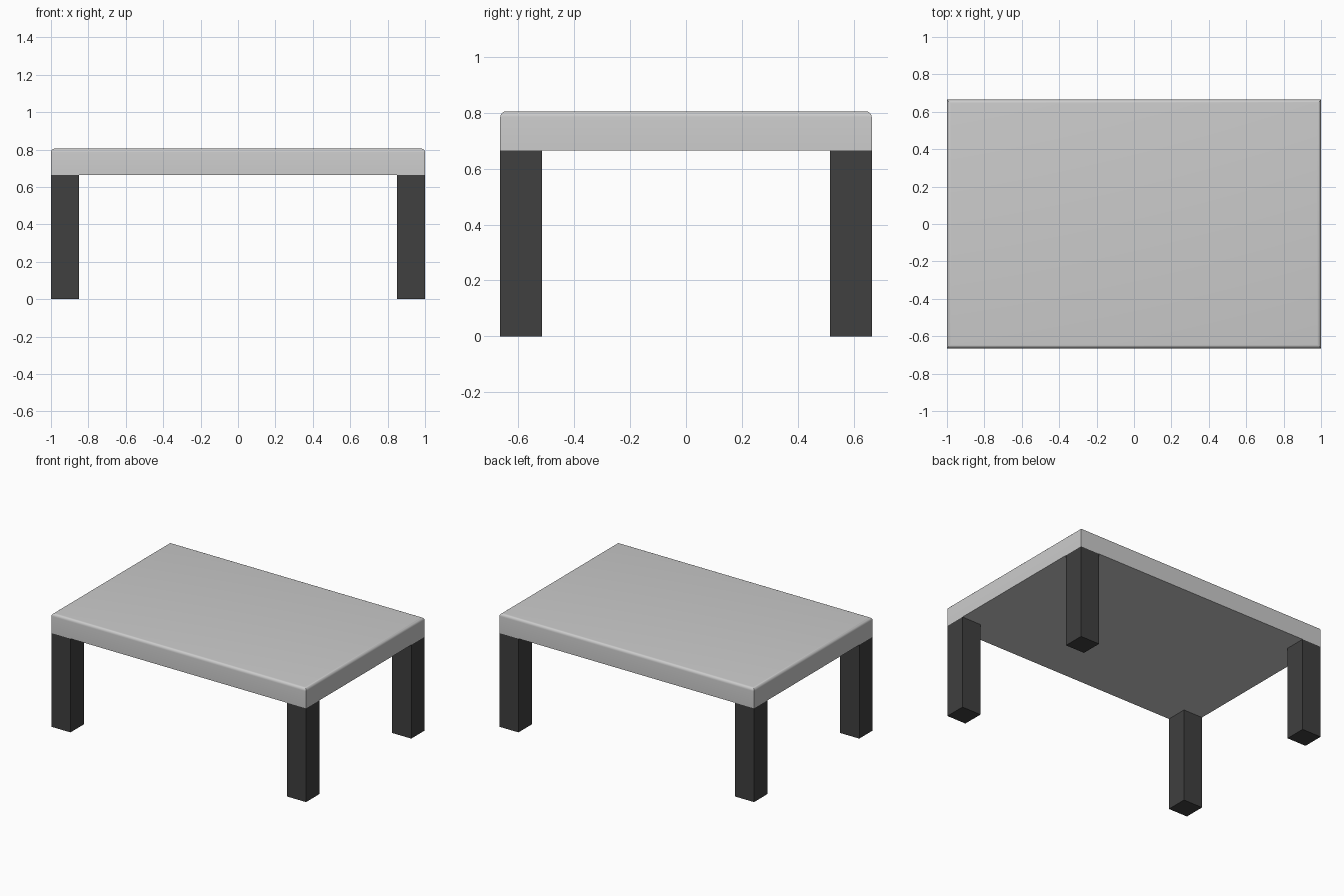
import bpy, bmesh
from mathutils import Vector

if "Cube" in bpy.data.objects:
    bpy.data.objects.remove(bpy.data.objects["Cube"])

HX, HY = 1.0, 0.665          # half length and half width
LEG, LEG_TOP, TOP = 0.15, 0.665, 0.805


def box(name, lo, hi, round_top=0.0):
    lo, hi = Vector(lo), Vector(hi)
    bm = bmesh.new()
    bmesh.ops.create_cube(bm, size=1)
    bmesh.ops.scale(bm, vec=hi - lo, verts=bm.verts)
    bmesh.ops.translate(bm, vec=(lo + hi) / 2, verts=bm.verts)
    if round_top:
        rim = [e for e in bm.edges if all(v.co.z > hi.z - 1e-4 for v in e.verts)]
        bmesh.ops.bevel(bm, geom=rim, offset=round_top, segments=5,
                        profile=0.5, affect='EDGES')
    mesh = bpy.data.meshes.new(name)
    bm.to_mesh(mesh)
    bm.free()
    obj = bpy.data.objects.new(name, mesh)
    bpy.context.collection.objects.link(obj)
    return obj


# Table top with rounded upper rim
top = box("table_top", (-HX, -HY, LEG_TOP), (HX, HY, TOP), 0.02)
bpy.context.view_layer.objects.active = top
top.select_set(True)
bpy.ops.object.shade_smooth_by_angle()

# Four dark square legs, flush with the corners
dark = bpy.data.materials.new("dark_leg")
dark.diffuse_color = (0.05, 0.05, 0.05, 1)
dark.use_nodes = True
dark.node_tree.nodes["Principled BSDF"].inputs["Base Color"].default_value = dark.diffuse_color
for side, sx in (("left", -1), ("right", 1)):
    for end, sy in (("front", -1), ("back", 1)):
        cx, cy = sx * (HX - LEG / 2), sy * (HY - LEG / 2)
        leg = box(f"{end}_{side}_leg", (cx - LEG / 2, cy - LEG / 2, 0),
                  (cx + LEG / 2, cy + LEG / 2, LEG_TOP))
        leg.data.materials.append(dark)
